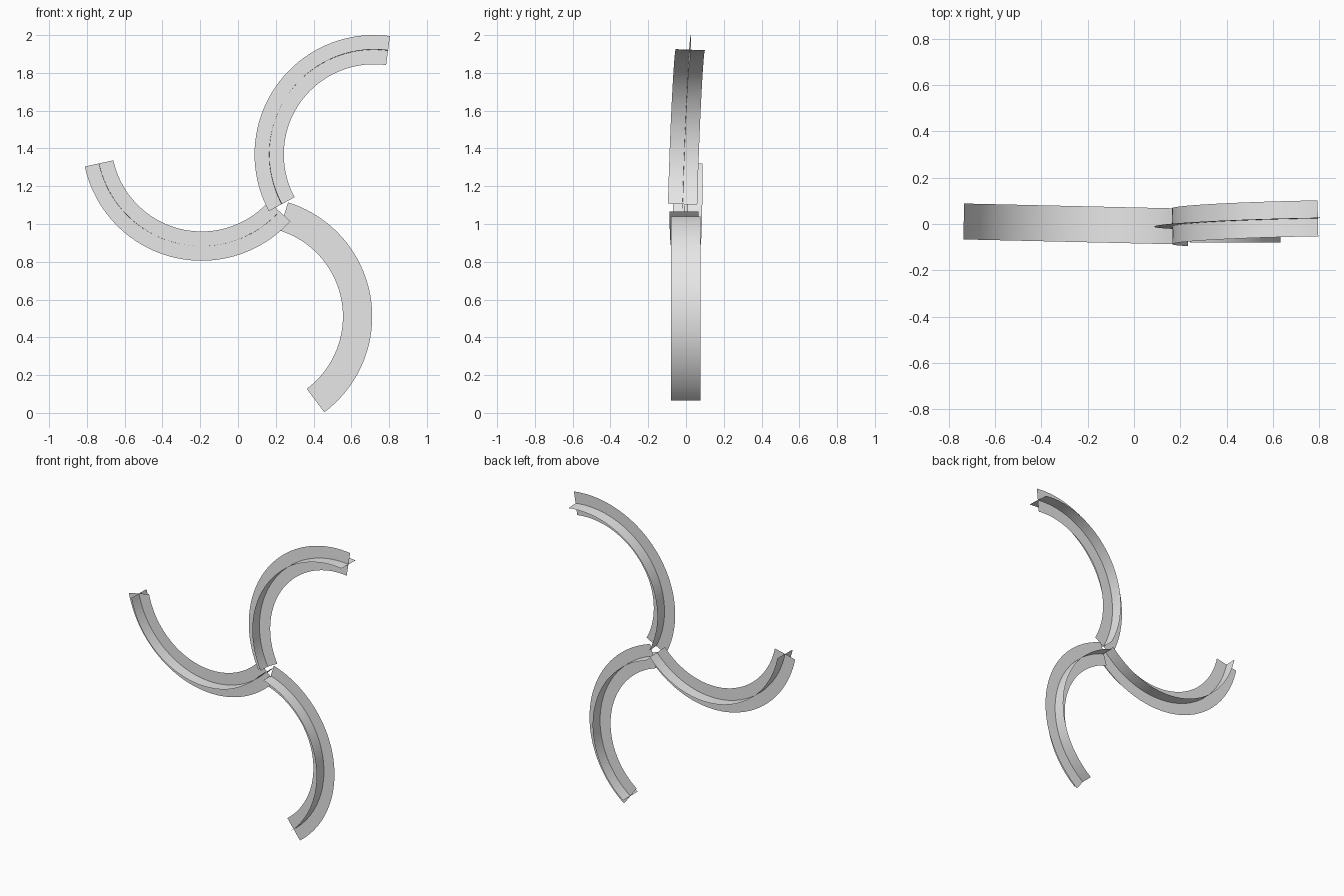
import bpy
import bmesh
from math import cos, sin, radians
from mathutils import Vector

cube = bpy.data.objects.get("Cube")
if cube:
    bpy.data.objects.remove(cube, do_unlink=True)

# Single plain grey
grey = bpy.data.materials.new("light grey")
grey.use_nodes = True
colour = (0.8, 0.8, 0.8, 1.0)
grey.diffuse_color = colour
grey.node_tree.nodes["Principled BSDF"].inputs["Base Color"].default_value = colour

RADIUS = 0.555
HALF_WIDTH = 0.0775
STEPS = 40


def strip(name, edge_a, edge_b):
    """Thin smooth ribbon between two edge curves, each a function of 0..1."""
    bm = bmesh.new()
    rows = [[bm.verts.new(edge(i / STEPS)) for edge in (edge_a, edge_b)]
            for i in range(STEPS + 1)]
    for (a, b), (c, d) in zip(rows, rows[1:]):
        bm.faces.new((a, b, d, c)).smooth = True
    mesh = bpy.data.meshes.new(name)
    bm.to_mesh(mesh)
    bm.free()
    mesh.materials.append(grey)
    obj = bpy.data.objects.new(name, mesh)
    bpy.context.collection.objects.link(obj)


def arm(name, cx, cz, start, end, tilt):
    """Curved arm with a cross-shaped section, lying in a slightly tilted plane."""
    offset, slope_x, slope_z = tilt
    normal = Vector((-slope_x, 1, -slope_z)).normalized()

    def edge(radial, across):
        def point(t):
            angle = radians(start + (end - start) * t)
            x = cx + (RADIUS + radial) * cos(angle)
            z = cz + (RADIUS + radial) * sin(angle)
            y = offset + slope_x * x + slope_z * z
            return Vector((x, y, z)) + normal * across
        return point

    # Flat ring segment, then the curved wall standing across it
    strip(name + "_flat_blade", edge(-HALF_WIDTH, 0), edge(HALF_WIDTH, 0))
    strip(name + "_cross_blade", edge(0, -HALF_WIDTH), edge(0, HALF_WIDTH))


arm("upper_arm", 0.72, 1.368, 208.3, 82.3, (-0.064, 0.022, 0.037))
arm("side_arm", -0.193, 1.438, 318, 192.2, (-0.006, -0.023, 0))
arm("lower_arm", 0.078, 0.51, 72.8, -53.2, (-0.002, 0, 0))
